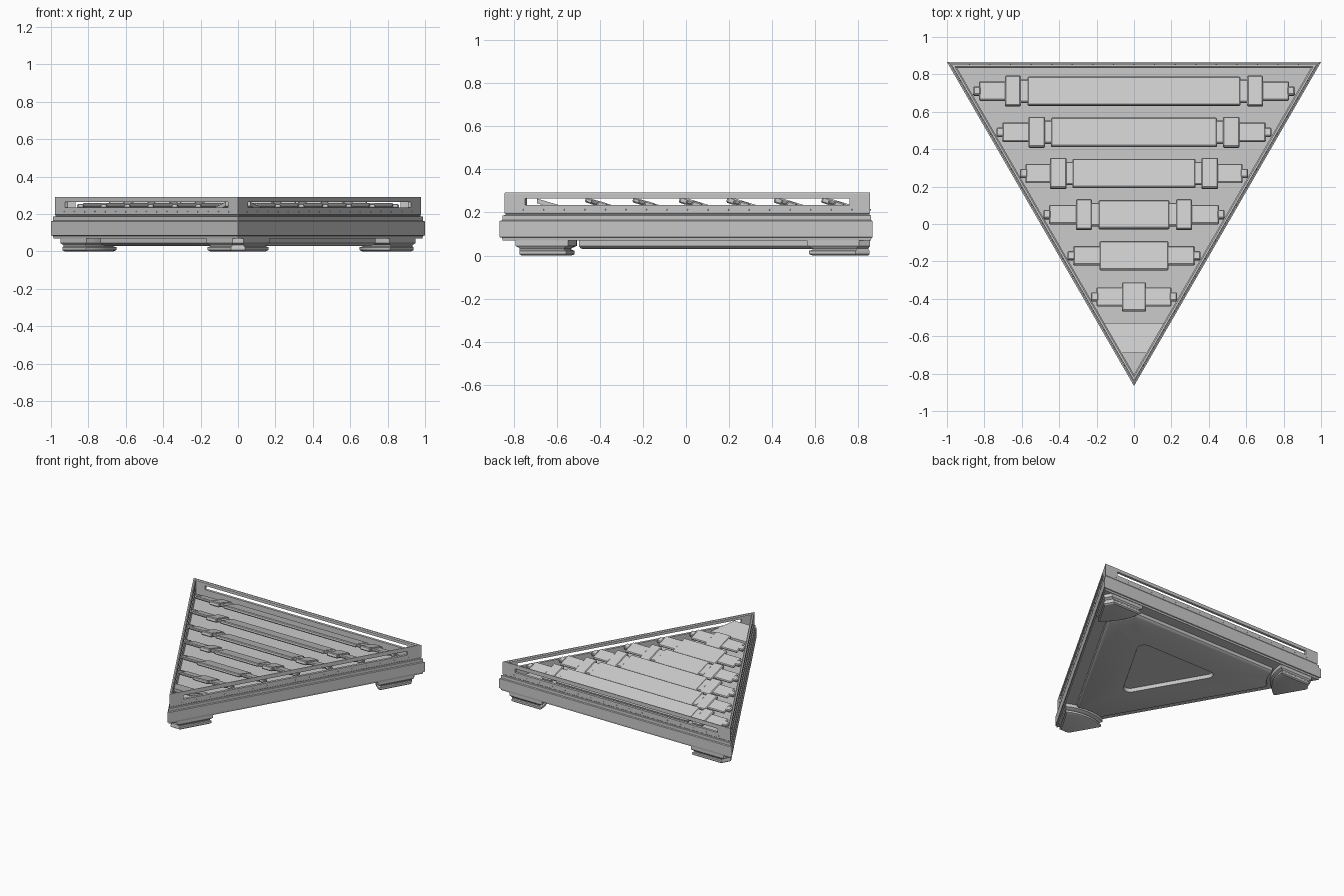
import bpy, bmesh
from math import sin, cos, asin, radians, sqrt
from mathutils import Vector, Matrix

if "Cube" in bpy.data.objects:
    bpy.data.objects.remove(bpy.data.objects["Cube"])

CEN = Vector((0, 0.2887))          # centre of the equilateral triangle
IN_R = 0.57735                     # its inradius (side length 2)
CORNERS = [radians(a) for a in (30, 150, 270)]


def axes(a):
    return Vector((cos(a), sin(a))), Vector((-sin(a), cos(a)))


def tri(d):
    """Triangle outline inset by d."""
    return [CEN + axes(a)[0] * 2 * (IN_R - d) for a in CORNERS]


def corner_arc(a, r, d, n=9):
    """Arc about a triangle corner, ending at distance d from both edges."""
    u, v = axes(a)
    c = CEN + u * 2 * IN_R
    p0 = radians(30) - asin(d / r)
    ph = [-p0 + 2 * p0 * i / (n - 1) for i in range(n)]
    return [c - u * r * cos(p) + v * r * sin(p) for p in ph]


def round_tri(q, r, n=9):
    pts = []
    for a in CORNERS:
        u, v = axes(a)
        for i in range(n):
            p = radians(-60 + 120 * i / (n - 1))
            pts.append(CEN + u * (q + r * cos(p)) + v * r * sin(p))
    return pts


def loft(name, loops, cyclic=False, smooth=False):
    """Skin a stack of (outline, z) loops; caps both ends unless cyclic."""
    bm = bmesh.new()
    rings = [[bm.verts.new((p[0], p[1], z)) for p in pts] for pts, z in loops]
    n = len(rings[0])
    pairs = list(zip(rings, rings[1:])) + ([(rings[-1], rings[0])] if cyclic else [])
    for a, b in pairs:
        for i in range(n):
            j = (i + 1) % n
            bm.faces.new((a[i], a[j], b[j], b[i]))
    if not cyclic:
        bm.faces.new(rings[0])
        bm.faces.new(rings[-1])
    return finish(name, bm, smooth)


def finish(name, bm, smooth=False):
    bmesh.ops.recalc_face_normals(bm, faces=bm.faces)
    me = bpy.data.meshes.new(name)
    bm.to_mesh(me)
    bm.free()
    ob = bpy.data.objects.new(name, me)
    bpy.context.collection.objects.link(ob)
    if smooth:
        bpy.ops.object.select_all(action='DESELECT')
        ob.select_set(True)
        bpy.context.view_layer.objects.active = ob
        bpy.ops.object.shade_smooth_by_angle(angle=radians(30))
    return ob


# Tray: base band, stepped lower wall and the floor inside
loft("tray", [(tri(d), z) for d, z in (
    (0.02, 0.07), (0.008, 0.07), (0.006, 0.083), (0, 0.086), (0, 0.16), (0.007, 0.164),
    (0.007, 0.186), (0.014, 0.188), (0.014, 0.194), (0.012, 0.196),
    (0.012, 0.235), (0.031, 0.235), (0.031, 0.17))])

# Top rail above the slots
loft("top_rail", [(tri(d), z) for d, z in (
    (0.012, 0.265), (0.012, 0.289), (0.014, 0.292), (0.024, 0.292),
    (0.031, 0.286), (0.031, 0.265))], cyclic=True)

# Corner posts between the slots
for k, a in enumerate(CORNERS):
    def on_side(d, sgn):
        u, v = axes(a)
        corner = CEN + u * 2 * (IN_R - d)
        along = -u * cos(radians(30)) + v * sgn * sin(radians(30))
        return corner + along * (0.13 - d * sqrt(3))
    o, i = tri(0.012)[k], tri(0.031)[k]
    pts = [on_side(0.012, -1), o, on_side(0.012, 1), on_side(0.031, 1), i, on_side(0.031, -1)]
    loft(f"corner_post_{k}", [(pts, 0.235), (pts, 0.265)])

# Small studs along the walls
bm = bmesh.new()
for a in (90, 210, 330):
    u, v = axes(radians(a))
    rot = Vector((0, 0, 1)).rotation_difference(Vector((u.x, u.y, 0))).to_matrix().to_4x4()
    for i in range(17):
        p = CEN + u * (IN_R - 0.012) + v * (-0.88 + 0.11 * i)
        bmesh.ops.create_cone(bm, cap_ends=True, segments=6, radius1=0.005, radius2=0.003,
                              depth=0.006, matrix=Matrix.Translation((p.x, p.y, 0.213)) @ rot)
finish("wall_studs", bm)


# Underside plate with scooped corners and a rounded triangular recess
def plate(r, d):
    return [p for a in CORNERS for p in corner_arc(a, r, d)]


loft("underside_plate", [
    (plate(0.385, 0.09), 0.075), (plate(0.385, 0.09), 0.045), (plate(0.39, 0.10), 0.034),
    (plate(0.40, 0.11), 0.03), (round_tri(0.33, 0.05), 0.03), (round_tri(0.33, 0.042), 0.055)],
    smooth=True)


# Stepped feet in the three corners
def foot(a, r_in, r_out, d):
    return corner_arc(a, r_in, d) + corner_arc(a, r_out, d, 2)[::-1]


for k, a in enumerate(CORNERS):
    loft(f"foot_{k}", [(foot(a, *p), z) for p, z in (
        ((0.36, 0.08, 0.012), 0.075), ((0.36, 0.08, 0.012), 0.045),
        ((0.335, 0.10, 0.02), 0.034), ((0.335, 0.10, 0.02), 0.027),
        ((0.35, 0.10, 0.014), 0.022), ((0.35, 0.10, 0.014), 0.007),
        ((0.335, 0.11, 0.022), 0.0))], smooth=True)


# Tilted slats: each a row of mirrored blocks (x0, x1, half depth, thickness)
TILT = Matrix.Rotation(radians(-17), 4, 'X')


def slat(name, y, blocks):
    bm = bmesh.new()
    for x0, x1, hy, t in blocks:
        spans = [(-x1, x1)] if x0 == 0 else [(x0, x1), (-x1, -x0)]
        for p, q in spans:
            m = Matrix.Translation(((p + q) / 2, 0, 0)) @ Matrix.Diagonal((q - p, 2 * hy, t, 1))
            bmesh.ops.create_cube(bm, size=1, matrix=m)
    ob = finish(name, bm)
    ob.matrix_world = Matrix.Translation((0, y, 0.236)) @ TILT
    bev = ob.modifiers.new("bevel", 'BEVEL')
    bev.width = 0.006
    bev.segments = 1


# (main half length, clamp start, clamp end, end of blade)
ROWS = [(0.57, 0.605, 0.69, 0.83), (0.445, 0.475, 0.565, 0.705), (0.33, 0.36, 0.45, 0.58),
        (0.19, 0.225, 0.31, 0.455), (0.185, None, None, 0.325), (0.065, None, None, 0.2)]
for k, (main, c0, c1, end) in enumerate(ROWS):
    blocks = [(0, main, 0.08, 0.024),
              (main - 0.01, end, 0.053, 0.018),
              (end - 0.01, end + 0.03, 0.024, 0.026)]
    if c0:
        blocks += [(main - 0.01, c0 + 0.01, 0.064, 0.02), (c0, c1, 0.084, 0.03)]
    slat(f"slat_{k}", 0.71 - 0.22 * k, blocks)

# Sloped blade filling the front tip
tip = [(-0.16, -0.53, 0.217), (0.16, -0.53, 0.217), (0.068, -0.69, 0.264), (-0.068, -0.69, 0.264)]
bm = bmesh.new()
top = [bm.verts.new(p) for p in tip]
bot = [bm.verts.new((x, y, z - 0.022)) for x, y, z in tip]
bm.faces.new(top)
bm.faces.new(bot)
for i in range(4):
    bm.faces.new((top[i], top[(i + 1) % 4], bot[(i + 1) % 4], bot[i]))
finish("tip_slat", bm)
